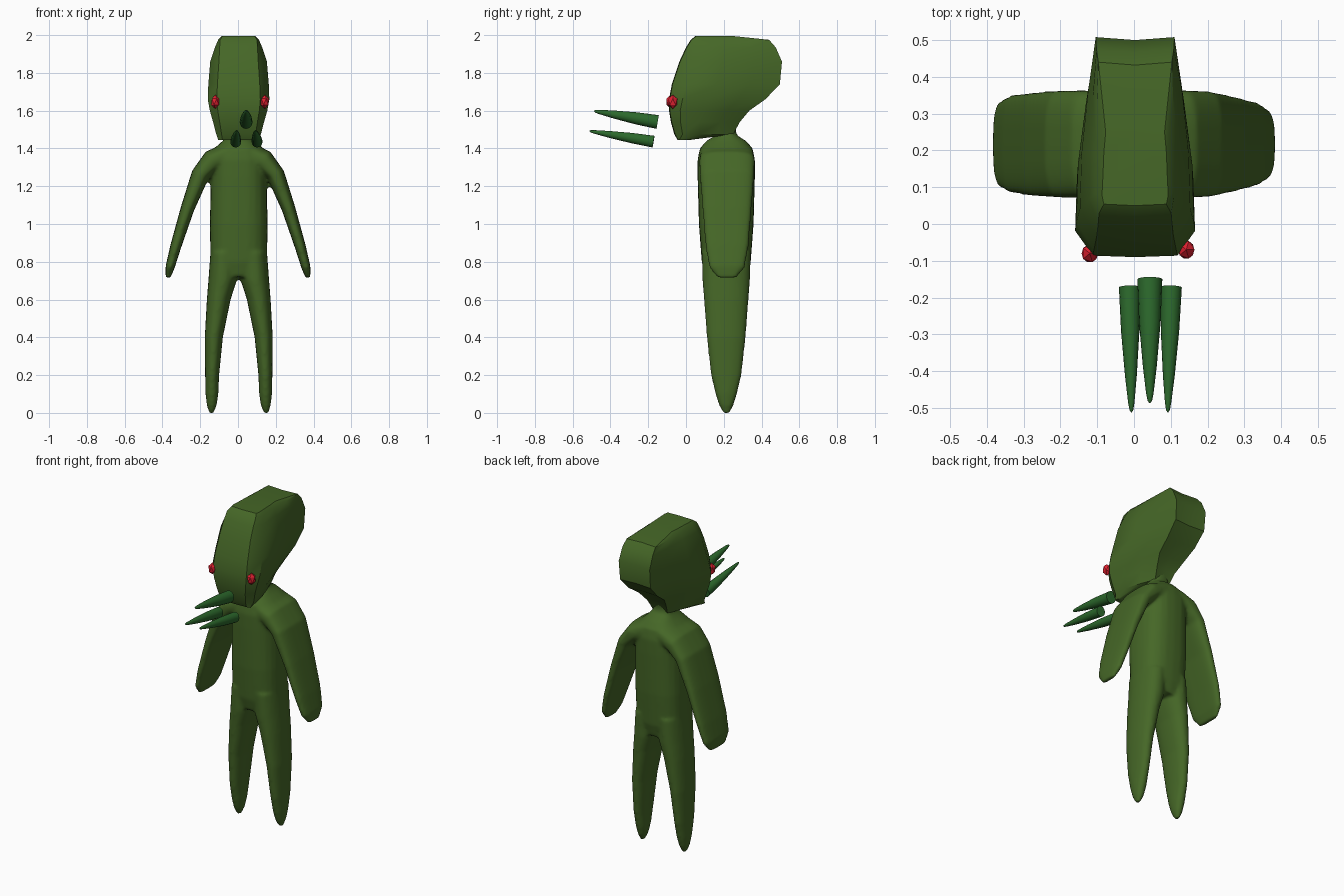
import bpy, bmesh, math
from mathutils import Vector

cube = bpy.data.objects.get("Cube")
if cube:
    bpy.data.objects.remove(cube, do_unlink=True)


def material(name, rgb):
    m = bpy.data.materials.new(name)
    m.use_nodes = True
    m.diffuse_color = (*rgb, 1)
    m.node_tree.nodes["Principled BSDF"].inputs["Base Color"].default_value = (*rgb, 1)
    return m


SKIN = material("moss_green", (0.06, 0.135, 0.02))
SPIKE = material("leaf_green", (0.025, 0.14, 0.025))
EYE = material("red", (0.75, 0.015, 0.03))


def loft(bm, rings):
    """Skin a list of equal rings into a closed tube."""
    rows = [[bm.verts.new(p) for p in ring] for ring in rings]
    n = len(rows[0])
    for a, b in zip(rows, rows[1:]):
        for i in range(n):
            j = (i + 1) % n
            bm.faces.new((a[i], a[j], b[j], b[i]))
    bm.faces.new(rows[0][::-1])
    bm.faces.new(rows[-1])


def finish(bm, name, mat, angle=None):
    bmesh.ops.recalc_face_normals(bm, faces=bm.faces)
    mesh = bpy.data.meshes.new(name)
    bm.to_mesh(mesh)
    bm.free()
    mesh.materials.append(mat)
    ob = bpy.data.objects.new(name, mesh)
    bpy.context.collection.objects.link(ob)
    if angle:
        bpy.ops.object.select_all(action='DESELECT')
        ob.select_set(True)
        bpy.context.view_layer.objects.active = ob
        bpy.ops.object.shade_smooth_by_angle(angle=math.radians(angle))
    return ob


def oval(centre, u, v, power=2.6, n=24):
    """Rounded-box ring spanned by the half axes u and v."""
    ring = []
    for i in range(n):
        t = math.tau * i / n
        c, s = math.cos(t), math.sin(t)
        ring.append(Vector(centre) + Vector(u) * math.copysign(abs(c) ** (2 / power), c)
                    + Vector(v) * math.copysign(abs(s) ** (2 / power), s))
    return ring


MID = 0.213  # depth of the body axis
body = bmesh.new()

# Torso and neck: height, half width, half depth
torso = [(.72, .12, .11), (.8, .15, .13), (1, .153, .145), (1.25, .148, .152),
         (1.34, .15, .152), (1.4, .13, .14), (1.44, .085, .105), (1.47, .06, .056),
         (1.5, .058, .05), (1.56, .07, .06)]
loft(body, [oval((.004, MID, z), (hx, 0, 0), (0, hy, 0)) for z, hx, hy in torso])

# Legs: height, offset, half width, half depth
leg = [(0, .145, .012, .018), (.04, .143, .026, .038), (.1, .142, .034, .057),
       (.2, .141, .037, .081), (.4, .132, .048, .103), (.6, .106, .063, .118),
       (.7, .086, .075, .126), (.85, .075, .075, .13)]
for side in (-1, 1):
    loft(body, [oval((side * x + .004, MID, z), (hx, 0, 0), (0, hy, 0), 2.2)
                for z, x, hx, hy in leg])

# Flat paddle arms: offset, height, half thickness, half depth of each arm
arm = [(.05, 1.37, .06, .14, .14), (.135, 1.335, .06, .147, .147),
       (.2, 1.26, .048, .144, .146), (.268, 1.08, .036, .13, .142),
       (.33, .88, .029, .114, .134), (.36, .77, .024, .094, .118),
       (.371, .715, .012, .05, .075)]
for side in (-1, 1):
    rings = []
    for i, (x, z, thick, deep_l, deep_r) in enumerate(arm):
        a, b = arm[max(i - 1, 0)], arm[min(i + 1, len(arm) - 1)]
        d = Vector((side * (b[0] - a[0]), 0, b[1] - a[1])).normalized()
        across = Vector((-d.z, 0, d.x)) * thick
        depth = deep_l if side > 0 else deep_r
        rings.append(oval((side * x, MID + .004, z), across, (0, depth, 0), 2.8))
    loft(body, rings)

body_ob = finish(body, "body", SKIN)
remesh = body_ob.modifiers.new("fuse_limbs", 'REMESH')
remesh.mode = 'VOXEL'
remesh.voxel_size = 0.01
remesh.use_smooth_shade = True
soft = body_ob.modifiers.new("soften", 'SMOOTH')
soft.factor = 0.5
soft.iterations = 6

# Head: height, front, back, roof half width, cheek half width, rear half width
head_levels = [(1.445, -.045, .02, .085, .108, .08), (1.475, -.062, .25, .09, .118, .05),
               (1.54, -.08, .285, .1, .135, .065), (1.6, -.09, .335, .11, .152, .088),
               (1.66, -.09, .42, .115, .163, .1), (1.74, -.075, .497, .112, .16, .105),
               (1.86, -.035, .508, .104, .15, .107), (1.935, .0, .475, .1, .125, .105),
               (1.975, .025, .44, .098, .108, .1), (1.995, .05, .25, .085, .09, .08)]
head = bmesh.new()
rings = []
for z, front, back, roof, cheek, rear in head_levels:
    span = back - front
    half = [(roof, front + .004), (cheek, front + .14 * span), (cheek * .97, front + .42 * span),
            ((cheek + rear) / 2, front + .72 * span), (rear, back)]
    ring = [(0, front)] + half + [(0, back - .008)] + [(-x, y) for x, y in reversed(half)]
    rings.append([Vector((x + .003, y, z)) for x, y in ring])
loft(head, rings)
finish(head, "head", SKIN, 35)

# Faceted eyes on the front corners of the face
for name, x, y in (("right_eye", -.12, -.08), ("left_eye", .142, -.07)):
    bm = bmesh.new()
    bmesh.ops.create_icosphere(bm, subdivisions=1, radius=1)
    for v in bm.verts:
        v.co = Vector((x + v.co.x * .025, y + v.co.y * .028, 1.647 + v.co.z * .037))
    finish(bm, name, EYE)

# Three floating spikes in front of the mouth: base and tip
spikes = {"upper_spike": ((.043, -.15, 1.54), (.043, -.487, 1.598)),
          "lower_right_spike": ((-.012, -.172, 1.436), (-.007, -.512, 1.492)),
          "lower_left_spike": ((.101, -.172, 1.436), (.092, -.512, 1.492))}
for name, (base, tip) in spikes.items():
    base, tip = Vector(base), Vector(tip)
    d = (tip - base).normalized()
    u = d.cross(Vector((0, 0, 1))).normalized()
    v = u.cross(d)
    r = .034 if name == "upper_spike" else .029
    bm = bmesh.new()
    loft(bm, [oval(base.lerp(tip, t), u * r * k, v * r * k * 1.08, 2, 16)
              for t, k in ((0, 1), (.35, .86), (.7, .56), (.92, .3), (.98, .18), (1, .04))])
    finish(bm, name, SPIKE, 50)
